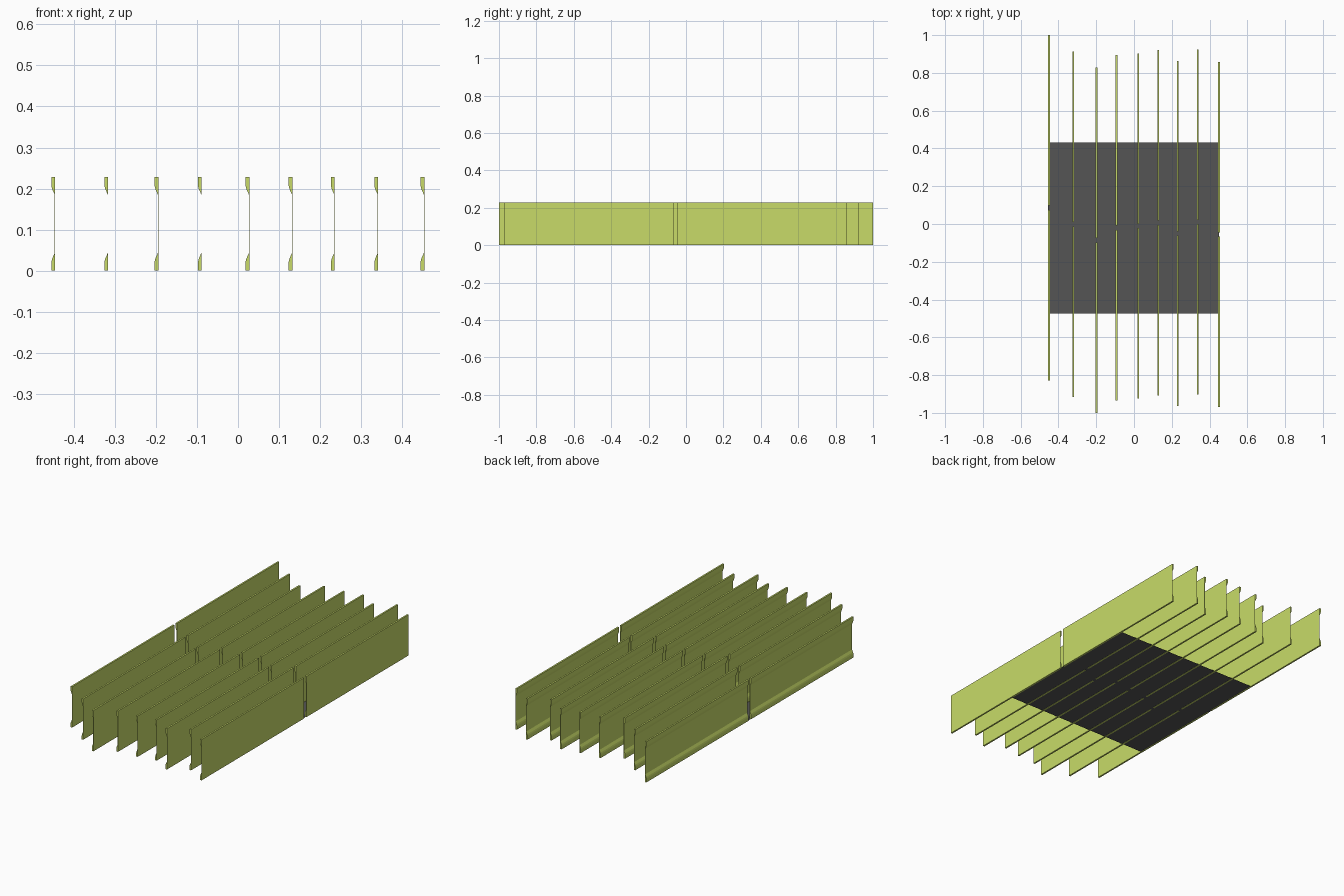
import bpy, bmesh

if "Cube" in bpy.data.objects:
    bpy.data.objects.remove(bpy.data.objects["Cube"])

HEIGHT = 0.228
HALF_LENGTH = 0.914
HALF_GAP = 0.011
HALF_WIDTH = 0.0046


def material(name, colour):
    mat = bpy.data.materials.new(name)
    mat.diffuse_color = colour
    mat.use_nodes = True
    mat.node_tree.nodes["Principled BSDF"].inputs["Base Color"].default_value = mat.diffuse_color
    return mat


def add_object(name, bm, mat):
    bmesh.ops.recalc_face_normals(bm, faces=bm.faces[:])
    mesh = bpy.data.meshes.new(name)
    bm.to_mesh(mesh)
    bm.free()
    mesh.materials.append(mat)
    obj = bpy.data.objects.new(name, mesh)
    bpy.context.collection.objects.link(obj)
    return obj


green = material("lime_green", (0.58, 0.71, 0.14, 1))
dark = material("dark_grey", (0.09, 0.09, 0.09, 1))

# Slat section: flat right face, thin web, thick lips at top and bottom
w = HALF_WIDTH
web = w - 0.001
lip = [(-w, 0), (-w, 0.021), (-w + 0.002, 0.029), (web, 0.043)]
left_side = lip + [(x, HEIGHT - z) for x, z in reversed(lip)]
section = left_side + [(w, HEIGHT), (w, 0)]


def slat_half(bm, x, y0, y1):
    a = [bm.verts.new((x + px, y0, pz)) for px, pz in section]
    b = [bm.verts.new((x + px, y1, pz)) for px, pz in section]
    n = len(section)
    for i in range(n):
        j = (i + 1) % n
        bm.faces.new((a[i], a[j], b[j], b[i]))
    # End caps split into lower lip, web and upper lip
    for v in (a, b):
        bm.faces.new((v[0], v[1], v[2], v[3], v[9]))
        bm.faces.new((v[3], v[4], v[8], v[9]))
        bm.faces.new((v[4], v[5], v[6], v[7], v[8]))


# Slats: (x, lengthwise shift), each split by a small gap in its middle
slats = [(-0.4505, 0.086), (-0.321, -0.001), (-0.199, -0.086),
         (-0.093, -0.02), (0.023, -0.011), (0.128, 0.007),
         (0.231, -0.05), (0.337, 0.011), (0.4495, -0.056)]
for i, (x, shift) in enumerate(slats, 1):
    bm = bmesh.new()
    slat_half(bm, x, shift - HALF_LENGTH, shift - HALF_GAP)
    slat_half(bm, x, shift + HALF_GAP, shift + HALF_LENGTH)
    add_object(f"slat_{i}", bm, green)

# Thin dark base sheet running between the slats
bm = bmesh.new()
corners = [(-0.454, -0.475), (0.451, -0.475), (0.451, 0.432), (-0.454, 0.432)]
bm.faces.new([bm.verts.new((x, y, 0.001)) for x, y in corners])
add_object("base_sheet", bm, dark)
